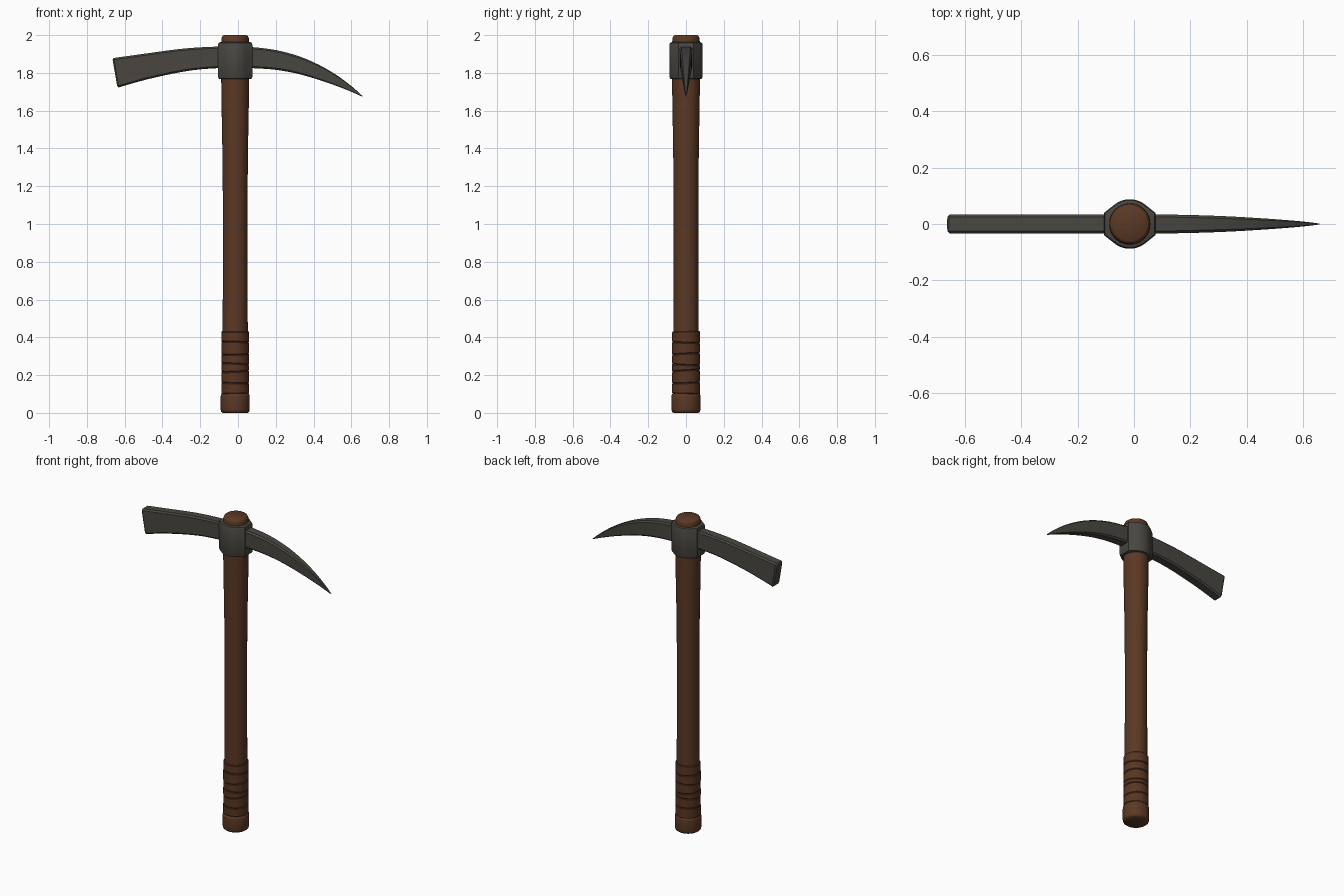
import bpy, bmesh, math
from mathutils import Vector

if "Cube" in bpy.data.objects:
    bpy.data.objects.remove(bpy.data.objects["Cube"])

CX = -0.015  # handle axis


def material(name, rgb):
    m = bpy.data.materials.new(name)
    m.diffuse_color = (*rgb, 1)
    m.use_nodes = True
    m.node_tree.nodes["Principled BSDF"].inputs["Base Color"].default_value = m.diffuse_color
    return m


WOOD = material("brown wood", (0.105, 0.040, 0.018))
WRAP = material("brown leather wrap", (0.098, 0.036, 0.016))
METAL = material("dark grey metal", (0.067, 0.062, 0.052))


def loft(name, rings, mat, angle=35, closed=False):
    """Skin a list of equal-length point rings; cap ends or join them in a loop."""
    bm = bmesh.new()
    vs = [[bm.verts.new(p) for p in r] for r in rings]
    n = len(vs[0])
    pairs = list(zip(vs, vs[1:])) + ([(vs[-1], vs[0])] if closed else [])
    for a, b in pairs:
        for i in range(n):
            j = (i + 1) % n
            bm.faces.new((a[i], a[j], b[j], b[i]))
    if not closed:
        bm.faces.new(vs[0])
        bm.faces.new(vs[-1])
    bmesh.ops.recalc_face_normals(bm, faces=bm.faces)
    me = bpy.data.meshes.new(name)
    bm.to_mesh(me)
    bm.free()
    me.shade_smooth()
    me.set_sharp_from_angle(angle=math.radians(angle))
    me.materials.append(mat)
    ob = bpy.data.objects.new(name, me)
    bpy.context.collection.objects.link(ob)
    return ob


def circle(r, z, tx=0.0, ty=0.0, n=40):
    """Ring around the handle axis, optionally tilted."""
    pts = []
    for i in range(n):
        a = 2 * math.pi * i / n
        x, y = r * math.cos(a), r * math.sin(a)
        pts.append(Vector((CX + x, y, z + tx * x + ty * y)))
    return pts


def smooth_rows(rows, steps=4):
    """Catmull-Rom through rows of numbers."""
    out = []
    for k in range(len(rows) - 1):
        p0, p1, p2 = rows[max(k - 1, 0)], rows[k], rows[k + 1]
        p3 = rows[min(k + 2, len(rows) - 1)]
        for s in range(steps):
            t = s / steps
            out.append([0.5 * (2 * b + (c - a) * t + (2 * a - 5 * b + 4 * c - d) * t * t
                               + (3 * b - a - 3 * c + d) * t ** 3)
                        for a, b, c, d in zip(p0, p1, p2, p3)])
    return out + [list(rows[-1])]


def section(xt, zt, xb, zb, w):
    """Chamfered rectangle between a top and a bottom point, half width w."""
    top, bot = Vector((xt, 0, zt)), Vector((xb, 0, zb))
    d = bot - top
    c = min(0.009, w * 0.3, d.length * 0.2)
    u = d.normalized() * c
    Y = Vector((0, 1, 0))
    return [top + Y * (c - w), top + Y * (w - c), top + u + Y * w, bot - u + Y * w,
            bot + Y * (w - c), bot + Y * (c - w), bot - u - Y * w, top + u - Y * w]


# Handle
handle = [(0.066, 0), (0.074, 0.006), (0.077, 0.018), (0.077, 0.085), (0.075, 0.097),
          (0.068, 0.103), (0.067, 0.43), (0.065, 0.7), (0.065, 1.1), (0.068, 1.4),
          (0.072, 1.62), (0.074, 1.77), (0.073, 1.965), (0.072, 1.984),
          (0.067, 1.995), (0.060, 2.0)]
loft("handle", [circle(r, z) for r, z in handle], WOOD, 40)

# Grip wrap: slightly tilted overlapping bands
cuts = [0.100, 0.160, 0.222, 0.257, 0.312, 0.373, 0.432]
tilts = [(0.02, -0.03), (-0.03, 0.05), (0.05, 0.06), (-0.05, -0.05),
         (0.03, 0.06), (-0.02, -0.04), (0.0, 0.03)]
for k in range(6):
    (ax, ay), (bx, by) = tilts[k], tilts[k + 1]
    lo, hi = cuts[k], cuts[k + 1]
    R = 0.0735 - 0.0006 * (k % 2)
    loft(f"grip_band_{k + 1}",
         [circle(0.062, lo, ax, ay), circle(R - 0.003, lo, ax, ay),
          circle(R, lo + 0.004, ax, ay), circle(R, hi - 0.004, bx, by),
          circle(R - 0.003, hi, bx, by), circle(0.062, hi, bx, by)],
         WRAP, 30, closed=True)


# Head collar: round sleeve widened to flats where the blades join
def collar_ring(grow, z):
    pts = []
    flat = math.atan2(0.040, 0.091)
    for side in (0, math.pi):
        angs = [-flat, flat] + [0.85 + i * (math.pi - 1.7) / 14 for i in range(15)]
        for i, a in enumerate(angs):
            r = (0.0994 if i < 2 else 0.088) + grow
            pts.append(Vector((CX + r * math.cos(a + side), r * math.sin(a + side), z)))
    return pts


loft("head_collar",
     [collar_ring(g, z) for g, z in ((-0.012, 1.767), (-0.004, 1.770), (0, 1.779),
                                     (0, 1.950), (-0.004, 1.959), (-0.012, 1.963))], METAL, 32)

# Pick blade: curved spike (top x, top z, bottom x, bottom z, half width)
pick = [(0.0, 1.940, 0.0, 1.828, 0.034), (0.08, 1.936, 0.075, 1.825, 0.034),
        (0.20, 1.921, 0.185, 1.818, 0.032), (0.32, 1.889, 0.295, 1.800, 0.028),
        (0.43, 1.842, 0.40, 1.772, 0.022), (0.53, 1.783, 0.505, 1.737, 0.015),
        (0.61, 1.722, 0.595, 1.702, 0.008), (0.66, 1.677, 0.658, 1.674, 0.0015)]
loft("pick_blade", [section(*r) for r in smooth_rows(pick)], METAL, 32)

# Adze blade: flaring flat end
adze = [(-0.03, 1.940, -0.03, 1.828, 0.033), (-0.11, 1.939, -0.11, 1.825, 0.033),
        (-0.22, 1.934, -0.215, 1.817, 0.033), (-0.33, 1.924, -0.32, 1.801, 0.033),
        (-0.47, 1.905, -0.455, 1.772, 0.033), (-0.57, 1.891, -0.55, 1.747, 0.033),
        (-0.657, 1.879, -0.631, 1.723, 0.033)]
end = [(-0.664, 1.871, -0.640, 1.730, 0.026)]
loft("adze_blade", [section(*r) for r in smooth_rows(adze) + end], METAL, 32)
